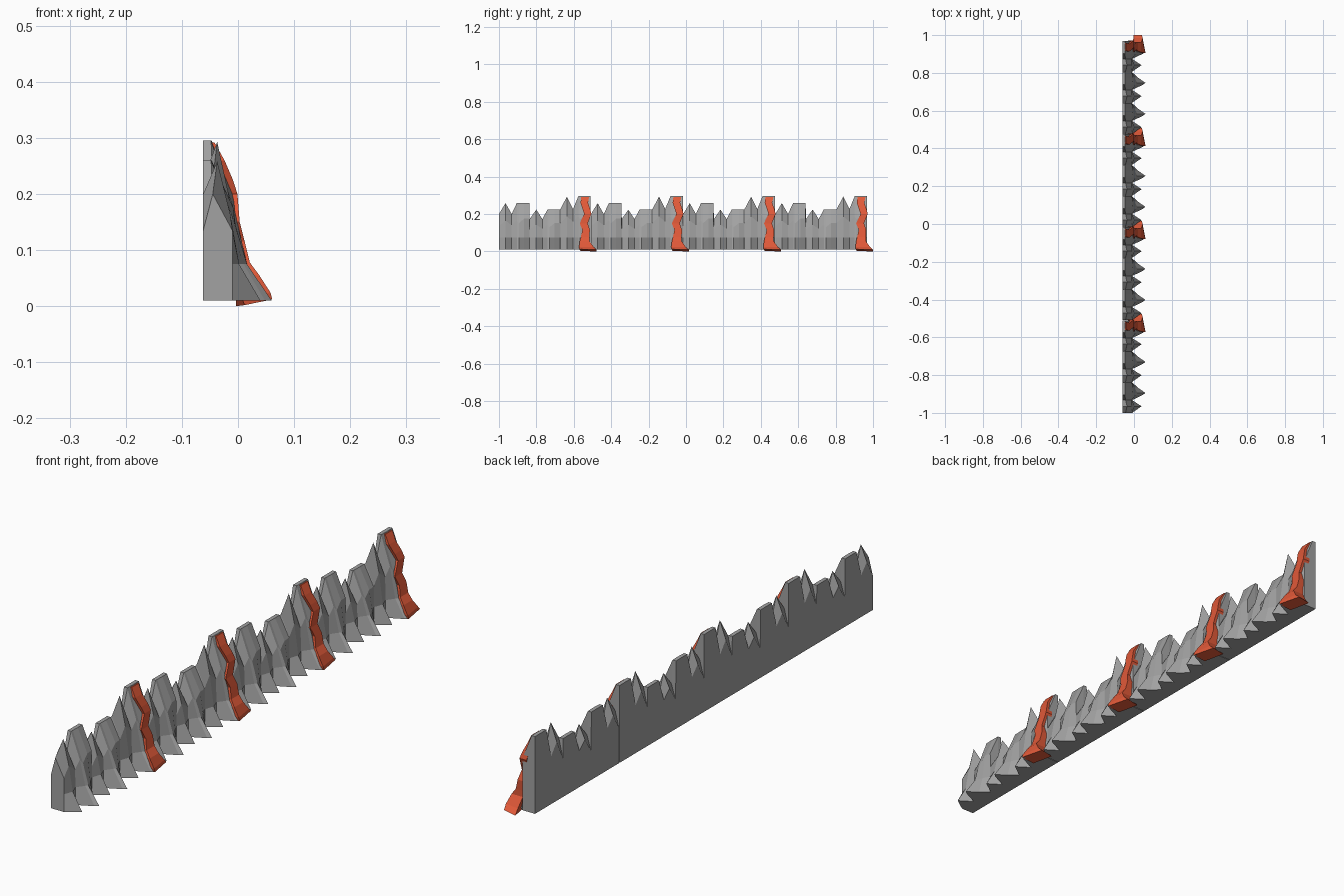
import bpy, bmesh

if "Cube" in bpy.data.objects:
    bpy.data.objects.remove(bpy.data.objects["Cube"])

PITCH, UNIT = 0.4925, 0.1642
BACK, BASE = -0.062, 0.01

# Rock profiles along one unit: y, back z, top (x, z), shoulder (x, z), knee x, foot x
STATIONS = [
    (0.000, .135, -.045, .200, -.010, .135, -.010, -.010),   # low edge
    (0.035, .200, -.037, .258, -.014, .165, .002, .040),     # small spire
    (0.068, .165, -.045, .200, -.012, .140, -.010, -.010),   # notch
    (0.096, .260, -.048, .260, -.012, .165, .010, .048),     # big block, near side
    (0.106, .260, -.048, .260, -.006, .150, .016, .060),     # ridge of big block
    (0.134, .260, -.047, .260, -.008, .175, .004, .020),
    (0.162, .260, -.048, .260, -.010, .175, -.010, -.010),   # big block, far side
]
HEIGHTS = [0.26, 0.225, 0.295]

# Lava cross-sections: z, y from, y to (within a segment), front x, back x
LAVA = [
    (.292, .440, .482, -.042, -.054),
    (.260, .436, .476, -.024, -.045),
    (.225, .448, .488, -.009, -.035),
    (.200, .456, .494, -.001, -.030),
    (.150, .432, .474, .003, -.025),
    (.115, .446, .486, .012, -.020),
    (.078, .438, .484, .021, -.012),
    (.055, .432, .484, .038, -.008),
]


def loft(name, rings, mat):
    """Skin closed rings of points and cap both ends."""
    bm = bmesh.new()
    vs = [[bm.verts.new(p) for p in r] for r in rings]
    n = len(rings[0])
    for a, b in zip(vs, vs[1:]):
        for i in range(n):
            j = (i + 1) % n
            bm.faces.new((a[i], a[j], b[j], b[i]))
    bm.faces.new(vs[0])
    bm.faces.new(vs[-1][::-1])
    bmesh.ops.recalc_face_normals(bm, faces=bm.faces)
    me = bpy.data.meshes.new(name)
    bm.to_mesh(me)
    bm.free()
    me.materials.append(mat)
    ob = bpy.data.objects.new(name, me)
    bpy.context.collection.objects.link(ob)
    return ob


def rock_rings(y0):
    rings = []
    for u, h in enumerate(HEIGHTS):
        s = h / 0.26
        for y, zb, xt, zt, xs, zs, xk, xf in STATIONS:
            yy = y0 + u * UNIT + y
            prof = [(BACK, BASE), (BACK, zb * s), (xt, zt * s),
                    (xs, zs * s), (xk, .075), (xf, BASE)]
            rings.append([(x, yy, z) for x, z in prof])
    return rings


def lava_rings(y0):
    rings = [[(xf, y0 + a, z), (xf, y0 + b, z), (xb, y0 + b, z), (xb, y0 + a, z)]
             for z, a, b, xf, xb in LAVA]
    # flared pool at the foot with a tilted underside
    rings.append([(.058, y0 + .428, .024), (.046, y0 + .506, .024),
                  (-.003, y0 + .506, .020), (.004, y0 + .432, .020)])
    rings.append([(.061, y0 + .430, .012), (.042, y0 + .5225, .009),
                  (-.004, y0 + .5225, .000), (.012, y0 + .436, .002)])
    return rings


def material(name, rgb):
    m = bpy.data.materials.new(name)
    m.diffuse_color = (*rgb, 1)
    m.use_nodes = True
    m.node_tree.nodes["Principled BSDF"].inputs["Base Color"].default_value = m.diffuse_color
    return m


rock = material("dark_rock", (0.36, 0.36, 0.36))
lava = material("lava_orange", (0.75, 0.10, 0.04))

# Four repeated cliff segments, each with a lava stream
for k in range(4):
    y0 = -1 + k * PITCH
    loft(f"cliff_segment_{k + 1}", rock_rings(y0), rock)
    loft(f"lava_stream_{k + 1}", lava_rings(y0), lava)
